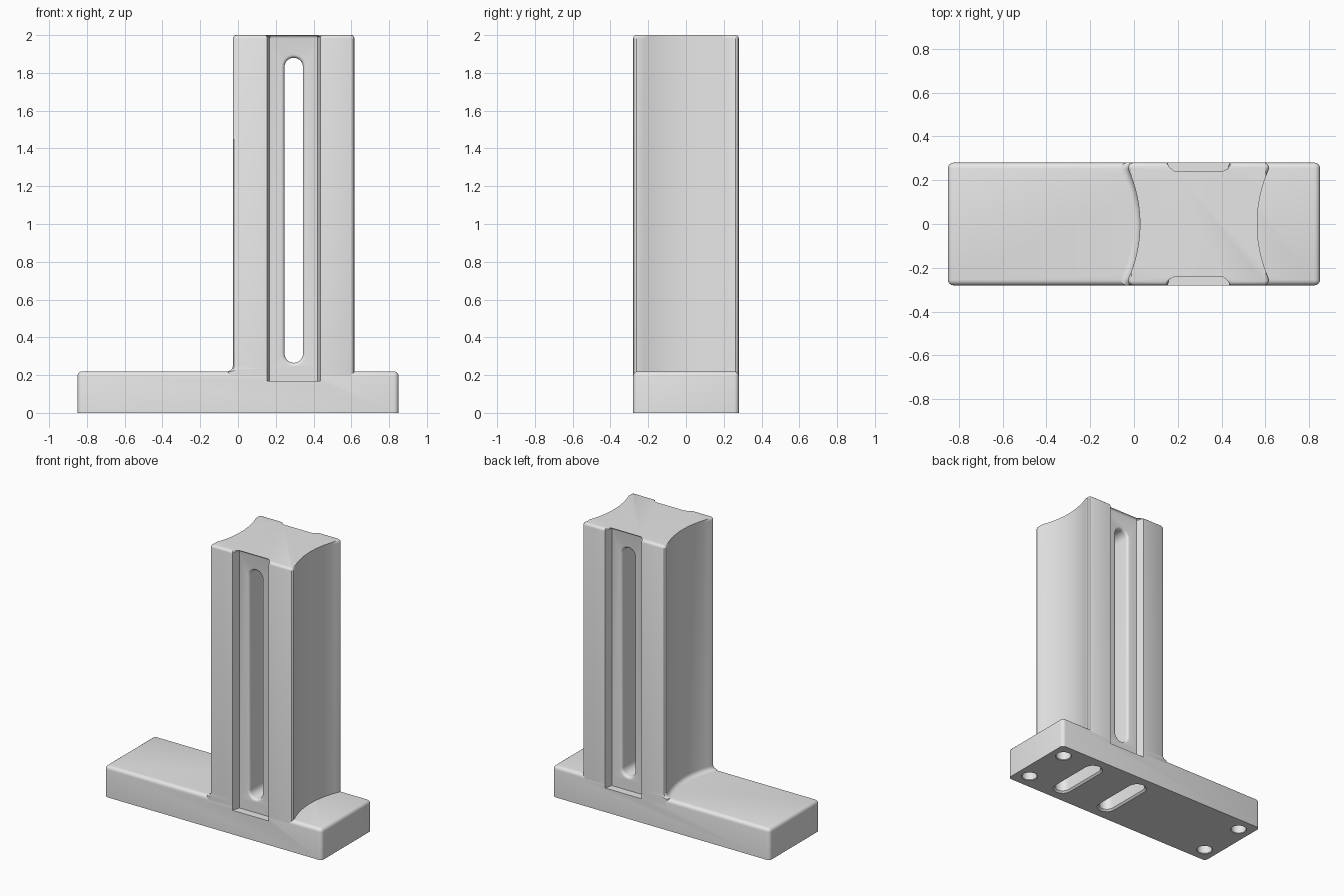
import bpy, bmesh
from math import pi, cos, sin, radians, sqrt

if "Cube" in bpy.data.objects:
    bpy.data.objects.remove(bpy.data.objects["Cube"])

CX = 0.295            # column centre
HY = 0.28             # half depth
BASE_TOP = 0.22
GROOVE_Z = 0.17

grey = bpy.data.materials.new("plain grey")
grey.use_nodes = True
grey.diffuse_color = (0.8, 0.8, 0.8, 1)
grey.node_tree.nodes["Principled BSDF"].inputs["Base Color"].default_value = (0.8, 0.8, 0.8, 1)


def make(name, bm):
    bmesh.ops.recalc_face_normals(bm, faces=bm.faces)
    mesh = bpy.data.meshes.new(name)
    bm.to_mesh(mesh)
    bm.free()
    mesh.materials.append(grey)
    obj = bpy.data.objects.new(name, mesh)
    bpy.context.collection.objects.link(obj)
    return obj


def loft(rings):
    """Closed solid through rings of equal point count."""
    bm = bmesh.new()
    rows = [[bm.verts.new(p) for p in ring] for ring in rings]
    n = len(rows[0])
    for a, b in zip(rows, rows[1:]):
        for i in range(n):
            j = (i + 1) % n
            bm.faces.new((a[i], a[j], b[j], b[i]))
    bm.faces.new(rows[0])
    bm.faces.new(rows[-1])
    return bm


def capsule(half, r, steps=12):
    """Outline of a slot along v; a circle when half is 0."""
    pts = []
    for side in (1, -1):
        for i in range(steps + 1):
            if half == 0 and i == steps:
                continue
            a = pi * i / steps
            pts.append((side * r * cos(a), side * (half + r * sin(a))))
    return pts


def cut(obj, cutter):
    cutter.hide_render = True
    bpy.context.view_layer.objects.active = obj
    mod = obj.modifiers.new("cut", 'BOOLEAN')
    mod.operation = 'DIFFERENCE'
    mod.solver = 'EXACT'
    mod.object = cutter
    bpy.ops.object.modifier_apply(modifier=mod.name)
    bpy.data.objects.remove(cutter)


def smooth(obj):
    bpy.ops.object.select_all(action='DESELECT')
    obj.select_set(True)
    bpy.context.view_layer.objects.active = obj
    bpy.ops.object.shade_smooth_by_angle(angle=radians(32))


# Base plate: block rounded everywhere except around the underside
bm = bmesh.new()
bmesh.ops.create_cube(bm, size=1)
for v in bm.verts:
    v.co = (v.co.x * 1.7, v.co.y * 2 * HY, (v.co.z + 0.5) * BASE_TOP)
edges = [e for e in bm.edges if max(v.co.z for v in e.verts) > 0.1]
bmesh.ops.bevel(bm, geom=edges, offset=0.025, segments=4, profile=0.5, affect='EDGES')
base = make("base_plate", bm)

# Lower ends of the front and back grooves
for s in (-1, 1):
    trapezoid = [(0.127, 0.225), (0.145, 0.295), (-0.145, 0.295), (-0.127, 0.225)]
    rings = [[(CX + u, s * y, z) for u, y in trapezoid] for z in (GROOVE_Z, 0.3)]
    cut(base, make("groove_cutter", loft(rings)))

# Blind screw holes and slots in the underside, with softened rims
sockets = [(x, y, 0, 0.05) for x in (-0.755, 0.755) for y in (-0.175, 0.175)]
sockets += [(CX + d, 0, 0.155, 0.052) for d in (-0.19, 0.19)]
for x, y, half, r in sockets:
    rim = 0.012 if half else 0.004
    levels = [(-0.02, r + rim), (0, r + rim), (rim, r), (0.15, r)]
    rings = [[(x + u, y + v, z) for u, v in capsule(half, rad)] for z, rad in levels]
    cut(base, make("socket_cutter", loft(rings)))
smooth(base)

# Column outline: hollowed sides, rounded corners, shallow grooves front and back
R = 0.616
quarter = []
for i in range(9):
    y = 0.25 * (i + 0.5) / 8.5
    quarter.append((0.268 + R - sqrt(R * R - y * y), y))
quarter += [(0.322, 0.262), (0.315, 0.274), (0.302, HY), (0.141, HY), (0.127, 0.225)]
outline = quarter + [(-u, y) for u, y in reversed(quarter)]
outline += [(-u, -y) for u, y in quarter] + [(u, -y) for u, y in reversed(quarter)]

# The column's long-plate side flares into the base
F = 0.03
levels = [(GROOVE_Z, F), (BASE_TOP, F)]
levels += [(BASE_TOP + F * (1 - cos(a)), F * (1 - sin(a)))
           for a in (pi / 2 * i / 5 for i in range(1, 6))]
levels.append((2.0, 0))
rings = [[(CX + u - (f if u < -0.25 else 0), y, z) for u, y in outline] for z, f in levels]
bm = loft(rings)
top = [e for e in bm.edges if all(v.co.z > 1.999 for v in e.verts)]
bmesh.ops.bevel(bm, geom=top, offset=0.018, segments=3, profile=0.5, affect='EDGES')
column = make("column", bm)

# Long through slot with rounded rims at the groove floors
r, rim, floor = 0.049, 0.018, 0.225
side = [(floor - rim + rim * sin(a), r + rim * (1 - cos(a)))
        for a in (pi / 2 * i / 4 for i in range(5))]
side.append((floor + 0.03, r + rim))
stations = [(-y, rad) for y, rad in reversed(side)] + side
low, high = 0.265, 1.88
half = (high - low) / 2 - r
rings = [[(CX + u, y, (low + high) / 2 + v) for u, v in capsule(half, rad)]
         for y, rad in stations]
cut(column, make("slot_cutter", loft(rings)))
smooth(column)
